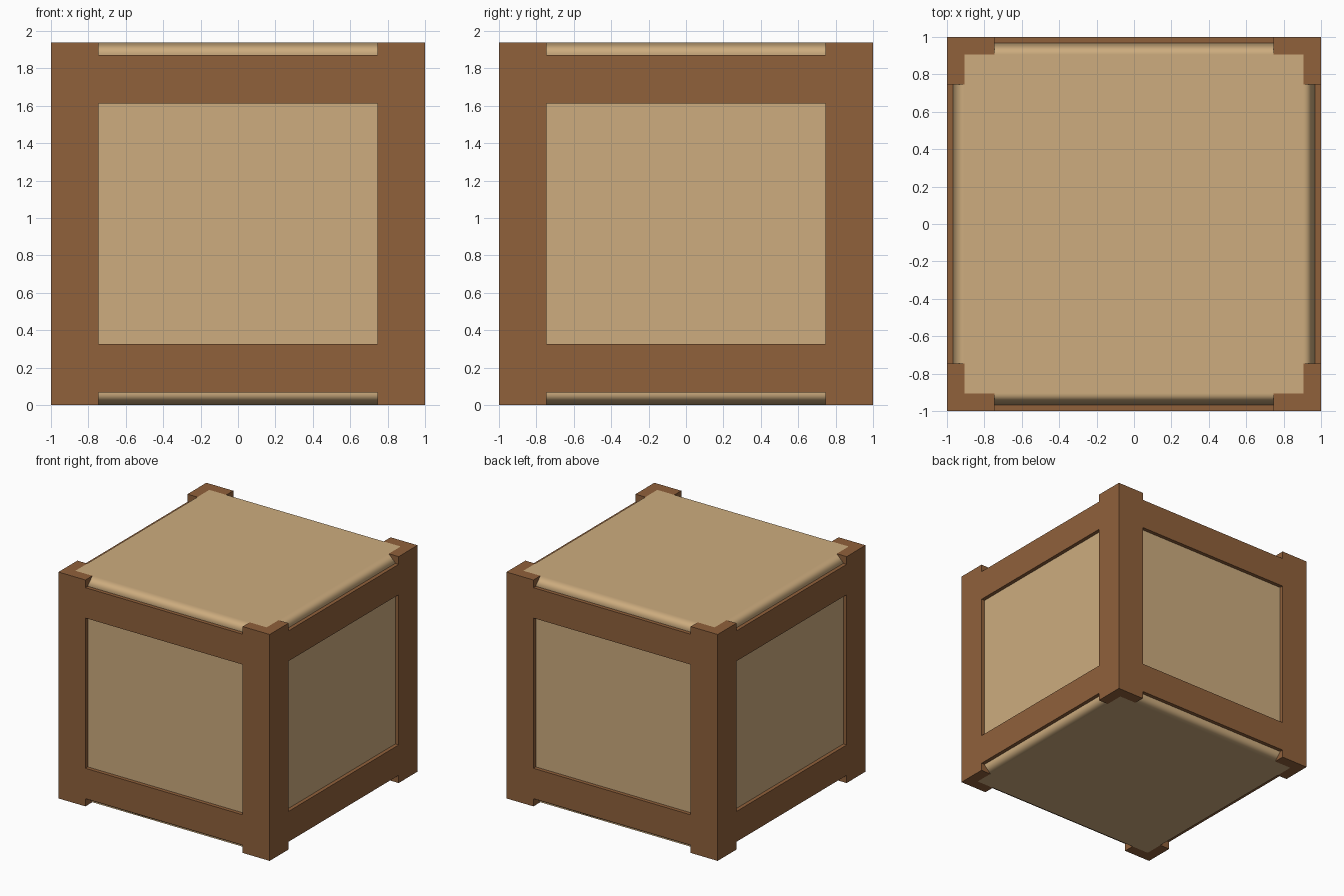
import bpy, bmesh, math
from mathutils import Vector

if "Cube" in bpy.data.objects:
    bpy.data.objects.remove(bpy.data.objects["Cube"])

H = 1.938          # total height
POST = 0.745       # inner limit of the corner posts
LIP = 0.066        # rail setback from top and bottom


def material(name, rgb):
    m = bpy.data.materials.new(name)
    m.diffuse_color = (*rgb, 1)
    m.use_nodes = True
    m.node_tree.nodes["Principled BSDF"].inputs["Base Color"].default_value = m.diffuse_color
    return m


def finish(name, bm, mat):
    me = bpy.data.meshes.new(name)
    bm.to_mesh(me)
    bm.free()
    me.materials.append(mat)
    ob = bpy.data.objects.new(name, me)
    bpy.context.collection.objects.link(ob)
    return ob


dark = material("dark_wood", (0.279, 0.119, 0.044))
light = material("light_wood", (0.610, 0.413, 0.209))

# Frame: corner posts and rails as filled cells of a coarse grid, outer skin only
X = [-1, -POST, POST, 1]
Z = [0, LIP, 0.326, H - 0.326, H - LIP, H]


def solid(c):
    i, j, k = c
    if not (0 <= i < 3 and 0 <= j < 3 and 0 <= k < 5):
        return False
    corners = (i != 1) + (j != 1)
    return corners == 2 or (corners == 1 and k in (1, 3))


bm = bmesh.new()
for i in range(3):
    for j in range(3):
        for k in range(5):
            if not solid((i, j, k)):
                continue
            for axis in range(3):
                for side in (0, 1):
                    near = [i, j, k]
                    near[axis] += 2 * side - 1
                    if solid(near):
                        continue
                    u, v = (axis + 1) % 3, (axis + 2) % 3
                    quad = []
                    for du, dv in ((0, 0), (1, 0), (1, 1), (0, 1)):
                        g = [i, j, k]
                        g[axis] += side
                        g[u] += du
                        g[v] += dv
                        quad.append(bm.verts.new((X[g[0]], X[g[1]], Z[g[2]])))
                    bm.faces.new(quad if side else quad[::-1])
bmesh.ops.remove_doubles(bm, verts=bm.verts[:], dist=1e-5)
finish("frame", bm, dark)

# Panel box inside the frame, a hair taller so its top and bottom show over the posts
W = 0.968
bm = bmesh.new()
bmesh.ops.create_cube(bm, size=2)
bmesh.ops.scale(bm, vec=Vector((W, W, H / 2 + 0.001)), verts=bm.verts[:])
bmesh.ops.translate(bm, vec=Vector((0, 0, H / 2)), verts=bm.verts[:])
bmesh.ops.bevel(bm, geom=bm.edges[:], offset=0.063, segments=1,
                affect='EDGES', profile=0.5)
for f in bm.faces:
    f.smooth = True
box = finish("panel_box", bm, light)
wn = box.modifiers.new("flat_panels", 'WEIGHTED_NORMAL')
wn.weight = 100
